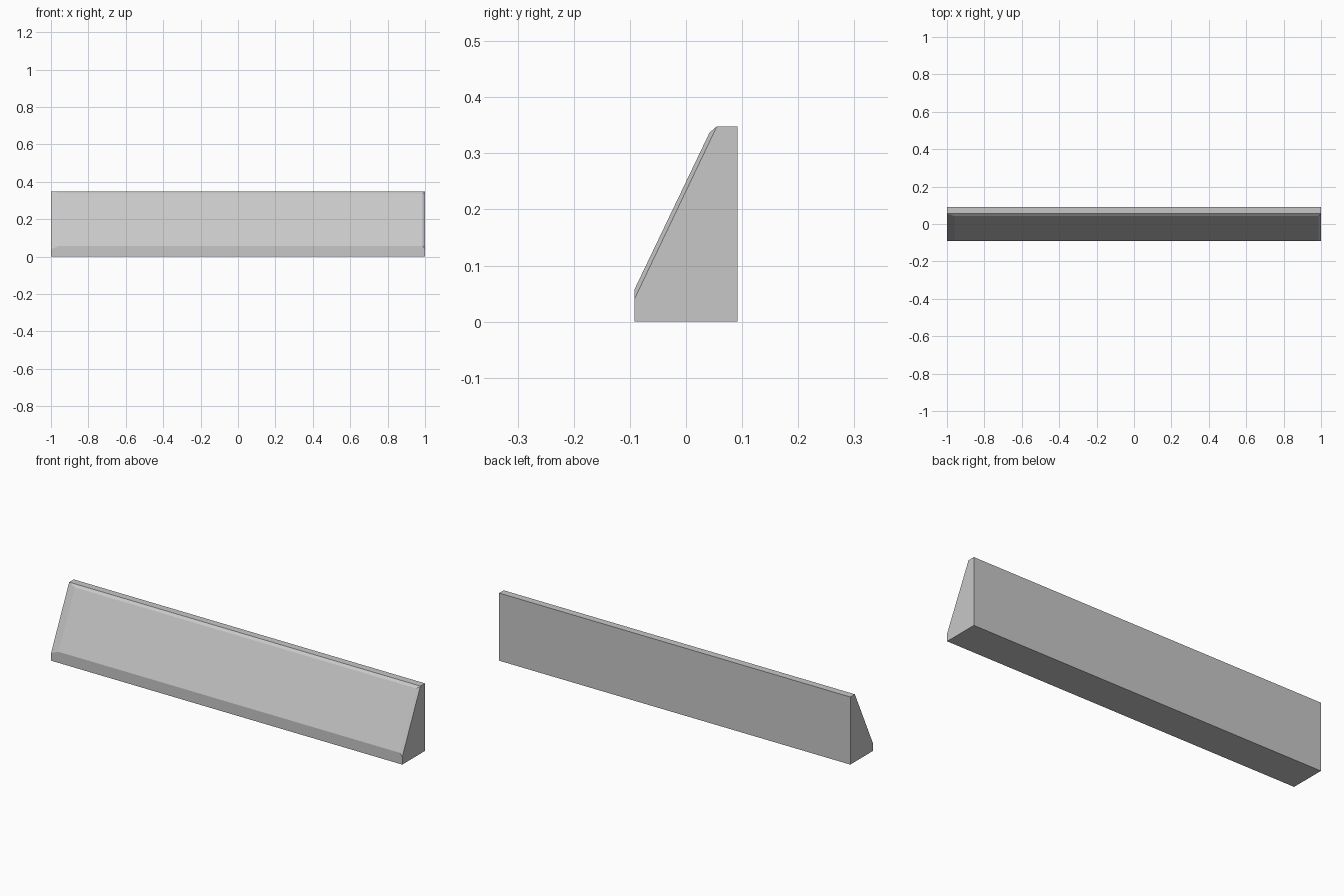
import bpy
import bmesh

cube = bpy.data.objects.get("Cube")
if cube:
    bpy.data.objects.remove(cube, do_unlink=True)

# Single plain grey
grey = bpy.data.materials.new("plain grey")
grey.use_nodes = True
colour = (0.575, 0.575, 0.575, 1)
grey.diffuse_color = colour
grey.node_tree.nodes["Principled BSDF"].inputs["Base Color"].default_value = colour

# End profile as (y, z): the last edge is the sloping front
FRONT, BACK, TOP = -0.092, 0.092, 0.348
profile = [(FRONT, 0.04), (FRONT, 0), (BACK, 0), (BACK, TOP), (0.055, TOP)]

bm = bmesh.new()

# Wedge body: extrude the profile along x
end = bm.faces.new([bm.verts.new((-1, y, z)) for y, z in profile])
extruded = bmesh.ops.extrude_face_region(bm, geom=[end], use_keep_orig=True)
new_verts = [g for g in extruded["geom"] if isinstance(g, bmesh.types.BMVert)]
bmesh.ops.translate(bm, verts=new_verts, vec=(2, 0, 0))
bmesh.ops.recalc_face_normals(bm, faces=bm.faces)
bm.normal_update()

# Raised panel with bevelled rim on the slope, wider at the right end
slope = next(f for f in bm.faces if f.normal.y < -0.5 and f.normal.z > 0.2)
bmesh.ops.inset_region(bm, faces=[slope], thickness=0.01)
for v in slope.verts:
    upper = v.co.z > TOP / 2
    v.co.x = 0.987 if v.co.x > 0 else -0.957
    v.co.y, v.co.z = (0.042, 0.337) if upper else (FRONT, 0.057)

mesh = bpy.data.meshes.new("wedge_block")
bm.to_mesh(mesh)
bm.free()
mesh.materials.append(grey)
block = bpy.data.objects.new("wedge_block", mesh)
bpy.context.collection.objects.link(block)
